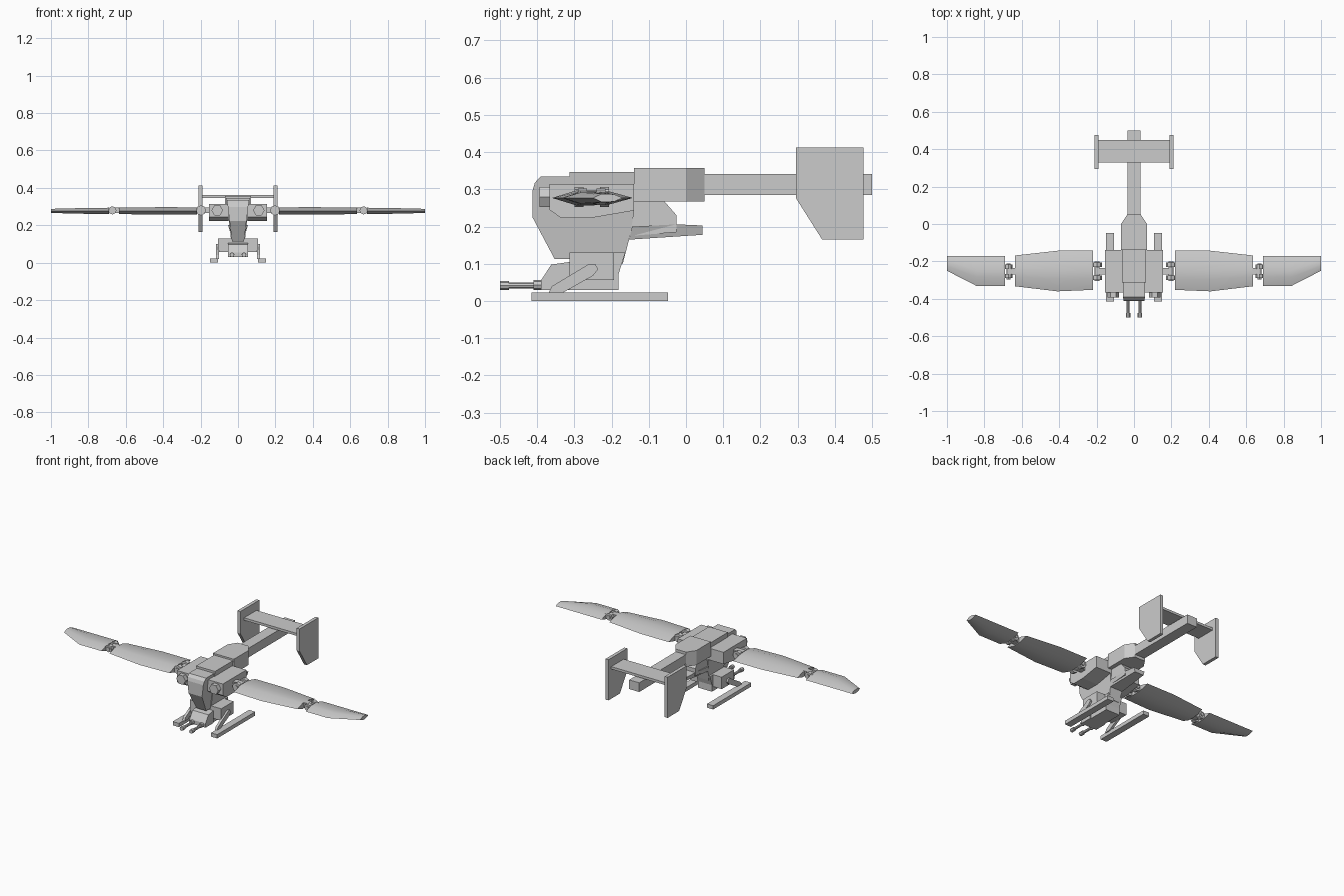
import bpy, bmesh, math
from mathutils import Matrix

if "Cube" in bpy.data.objects:
    bpy.data.objects.remove(bpy.data.objects["Cube"])


def finish(bm, name, smooth=False):
    bmesh.ops.recalc_face_normals(bm, faces=bm.faces)
    me = bpy.data.meshes.new(name)
    bm.to_mesh(me)
    bm.free()
    ob = bpy.data.objects.new(name, me)
    bpy.context.collection.objects.link(ob)
    if smooth:
        bpy.ops.object.select_all(action='DESELECT')
        ob.select_set(True)
        bpy.context.view_layer.objects.active = ob
        bpy.ops.object.shade_smooth_by_angle(angle=math.radians(35))
    return ob


def loft(name, rings, smooth=False):
    """Skin equal-length rings of points and cap both ends."""
    bm = bmesh.new()
    vs = [[bm.verts.new(p) for p in r] for r in rings]
    n = len(vs[0])
    for a, b in zip(vs, vs[1:]):
        for i in range(n):
            j = (i + 1) % n
            bm.faces.new((a[i], a[j], b[j], b[i]))
    bm.faces.new(vs[0])
    bm.faces.new(vs[-1])
    return finish(bm, name, smooth)


def side(name, prof, x0, x1):
    """Extrude a (y, z) profile sideways; x0, x1 are numbers or f(y, z)."""
    ring = lambda x: [(x(y, z) if callable(x) else x, y, z) for y, z in prof]
    return loft(name, [ring(x0), ring(x1)])


def body(name, prof, w):
    return side(name, prof, (lambda y, z: -w(y, z)) if callable(w) else -w, w)


def box(name, xs, ys, zs):
    (y0, y1), (z0, z1) = ys, zs
    return side(name, [(y0, z0), (y1, z0), (y1, z1), (y0, z1)], *xs)


def rod(name, x, z, y0, y1, r, n=8, turn=0.0):
    """Cylinder along y."""
    ring = lambda y: [(x + r * math.cos(turn + 2 * math.pi * i / n), y,
                       z + r * math.sin(turn + 2 * math.pi * i / n)) for i in range(n)]
    return loft(name, [ring(y0), ring(y1)])


# Fuselage: nose and main body narrow downwards
taper = lambda y, z: 0.036 + (z - 0.113) * 0.12
body("nose", [(-.313, .334), (-.391, .334), (-.406, .318), (-.412, .298), (-.412, .224),
              (-.353, .113), (-.313, .113)], lambda y, z: taper(y, z) - .004)
body("main_body", [(-.313, .347), (-.14, .347), (-.14, .235), (-.153, .165),
                   (-.17, .1), (-.313, .1)], taper)
body("lower_body", [(-.313, .13), (-.163, .13), (-.182, .07), (-.182, .03), (-.313, .03)], .048)

# Rear housing with chamfered plan, boom and underside ledge
plan = [(-.07, -.14), (.07, -.14), (.07, 0), (.036, .05), (-.036, .05), (-.07, 0)]
loft("rear_housing", [[(x, y, z) for x, y in plan] for z in (.268, .357)])
box("tail_boom", (-.034, .034), (.045, .5), (.285, .341))
body("rear_belly", [(-.15, .27), (-.06, .27), (-.025, .23), (-.025, .185), (-.15, .175)], .045)
body("rear_ledge", [(-.153, .165), (.045, .178), (.045, .203), (-.025, .206), (-.145, .2)],
     lambda y, z: .05 - (y + .15) * .08 + (z - .19) * .3)
box("tail_plane", (-.195, .195), (.33, .45), (.346, .361))

# Gun turret
body("gun_turret", [(-.39, .03), (-.39, .055), (-.362, .098), (-.313, .105), (-.313, .03)], .054)

section = [(0, 0), (.3, 1), (.5, 1.0), (.72, .85), (1, 0), (.72, -.85), (.5, -1.0), (.3, -1)]


def wing(name, s, stations):
    loft(name, [[(s * x, yf + (yb - yf) * t, .277 + h * th) for t, h in section]
                for x, yf, yb, th in stations], True)


def hinge(name, s, x, r, spread, inner, outer):
    """Two knuckles on a pin with a strap to each side."""
    yc = -.253
    for k, d in enumerate((-spread, spread)):
        rod(f"{name}_knuckle_{k}", s * x, .28, yc + d - .012, yc + d + .012, r)
        box(f"{name}_strap_{k}", (s * x, s * outer), (yc + d - .01, yc + d + .01), (.267, .293))
    rod(f"{name}_pin", s * x, .28, yc - spread - .018, yc + spread + .018, r * .5)
    box(f"{name}_tongue", (s * inner, s * x), (yc - .018, yc + .018), (.266, .294))


for s, tag in ((-1, "left"), (1, "right")):
    # Engine pods and six-sided intakes
    side(f"{tag}_engine", [(-.367, .315), (-.14, .315), (-.14, .243), (-.257, .223),
                           (-.335, .223), (-.367, .245)], s * .05, s * .155)
    rod(f"{tag}_intake", s * .111, .28, -.393, -.36, .031, 6)
    # Folding wing in two panels
    hinge(f"{tag}_root_hinge", s, .198, .027, .034, .15, .225)
    wing(f"{tag}_inner_wing", s, [(.218, -.352, -.143, .019), (.41, -.36, -.143, .02),
                                  (.635, -.333, -.168, .017)])
    hinge(f"{tag}_fold_hinge", s, .672, .022, .025, .63, .7)
    wing(f"{tag}_outer_wing", s, [(.69, -.332, -.17, .017), (.84, -.332, -.17, .015),
                                  (1.0, -.25, -.17, .011)])
    # Tail fin
    side(f"{tag}_fin", [(.295, .413), (.477, .413), (.477, .165), (.366, .165), (.295, .277)],
         s * .19, s * .21)
    # Landing gear
    box(f"{tag}_gear_mount", (s * .03, s * .106), (-.313, -.193), (.057, .13))
    side(f"{tag}_gear_arm", [(-.37, .02), (-.335, .02), (-.25, .068), (-.236, .085),
                             (-.244, .1), (-.26, .1), (-.36, .04)], s * .102, s * .117)
    box(f"{tag}_skid", (s * .108, s * .15), (-.415, -.048), (0, .023))
    # Gun barrel
    rod(f"{tag}_barrel", s * .032, .042, -.48, -.38, .008)
    rod(f"{tag}_muzzle", s * .032, .042, -.5, -.475, .012)
    rod(f"{tag}_gun_sleeve", s * .032, .043, -.41, -.38, .013)
